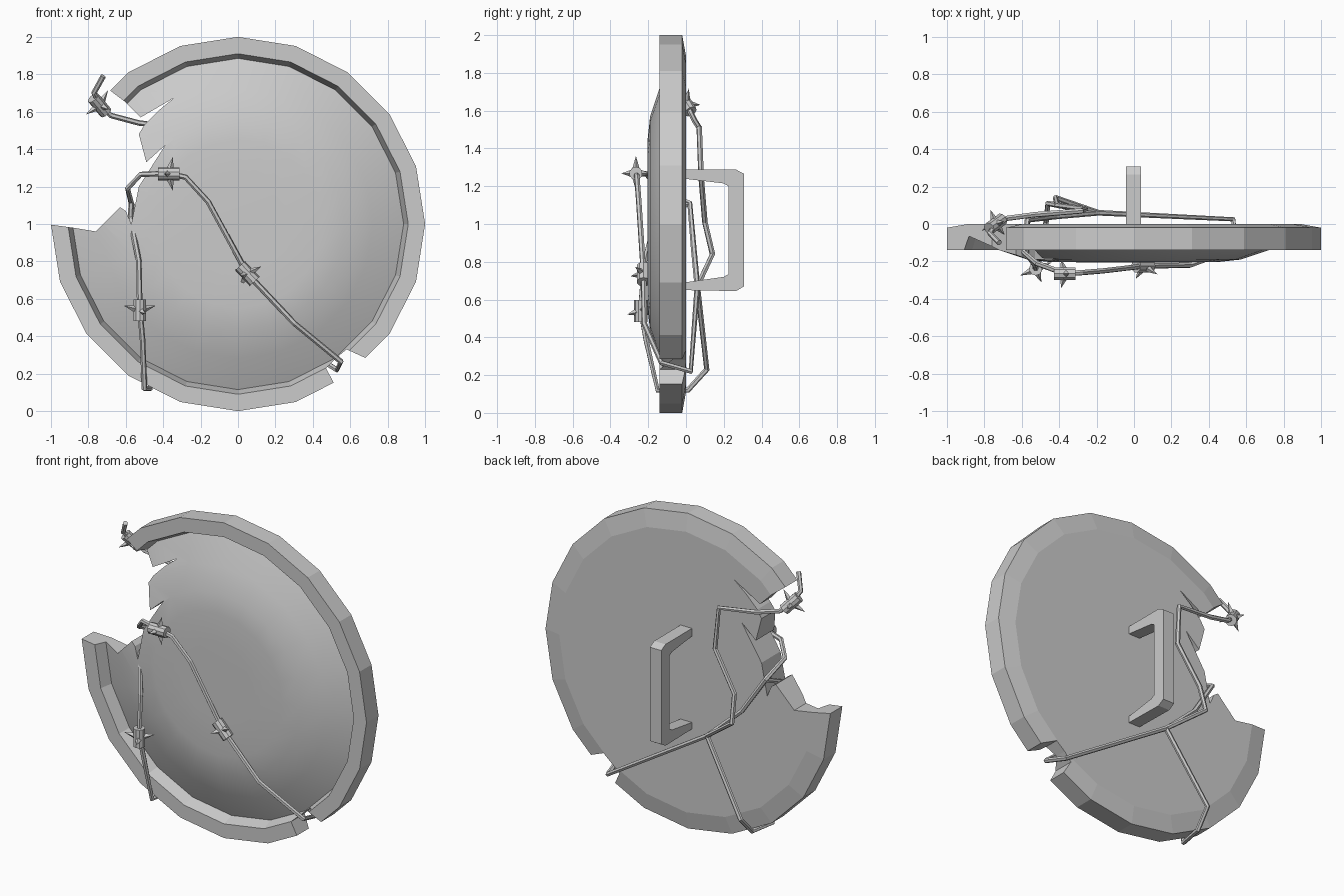
import bpy, bmesh, math
from mathutils import Vector

if "Cube" in bpy.data.objects:
    bpy.data.objects.remove(bpy.data.objects["Cube"])

steel = bpy.data.materials.new("grey_steel")
steel.diffuse_color = (0.6, 0.6, 0.6, 1)
steel.use_nodes = True
steel.node_tree.nodes["Principled BSDF"].inputs["Base Color"].default_value = steel.diffuse_color


def add_object(name, bm, material=steel):
    bmesh.ops.recalc_face_normals(bm, faces=bm.faces)
    mesh = bpy.data.meshes.new(name)
    bm.to_mesh(mesh)
    bm.free()
    mesh.materials.append(material)
    obj = bpy.data.objects.new(name, mesh)
    bpy.context.collection.objects.link(obj)
    return obj


def select_only(obj):
    bpy.ops.object.select_all(action='DESELECT')
    obj.select_set(True)
    bpy.context.view_layer.objects.active = obj


def prism(name, outline, to_3d, low, high):
    """Extrude a flat outline between two depths."""
    bm = bmesh.new()
    a = [bm.verts.new(to_3d(p, low)) for p in outline]
    b = [bm.verts.new(to_3d(p, high)) for p in outline]
    bm.faces.new(a)
    bm.faces.new(b[::-1])
    for i in range(len(a)):
        j = (i + 1) % len(a)
        bm.faces.new((a[i], a[j], b[j], b[i]))
    return add_object(name, bm)


# Shield body: 20-sided turned profile (radius, y), from dome to back
SIDES = 20
profile = [(.25, -.205), (.45, -.203), (.57, -.19), (.72, -.14), (.885, -.065),
           (.91, -.14), (1, -.14), (1, -.02), (.89, 0)]
bm = bmesh.new()
rings = []
for r, y in profile:
    angles = [math.tau * i / SIDES for i in range(SIDES)]
    rings.append([bm.verts.new((r * math.cos(t), y, 1 + r * math.sin(t))) for t in angles])
for a, b in zip(rings, rings[1:]):
    for i in range(SIDES):
        j = (i + 1) % SIDES
        bm.faces.new((a[i], a[j], b[j], b[i]))
bm.faces.new(rings[0])
bm.faces.new(rings[-1][::-1])
shield = add_object("shield_body", bm)

# Broken edge with cracks, and the small lower notch
break_outline = [(-1.1, 1.01), (-1.1, 1.9), (-.85, 1.84), (-.6, 1.65), (-.52, 1.57),
                 (-.34, 1.675), (-.42, 1.61), (-.5, 1.53), (-.53, 1.48), (-.49, 1.33),
                 (-.39, 1.42), (-.46, 1.31), (-.53, 1.2), (-.57, 1.0), (-.6, 1.07),
                 (-.63, 1.09), (-.76, .96), (-.88, .98)]
notch_outline = [(.58, .33), (.52, .28), (.47, .23), (.56, .06), (.75, .1), (.8, .23)]
for name, outline in (("break_cutter", break_outline), ("notch_cutter", notch_outline)):
    cutter = prism(name, outline, lambda p, d: (p[0], d, p[1]), -.5, .5)
    cut = shield.modifiers.new(name, 'BOOLEAN')
    cut.operation = 'DIFFERENCE'
    cut.solver = 'EXACT'
    cut.object = cutter
    select_only(shield)
    bpy.ops.object.modifier_apply(modifier=name)
    bpy.data.objects.remove(cutter)

# Smooth dome, faceted rim and flat back
select_only(shield)
bpy.ops.object.shade_smooth_by_angle(angle=math.radians(17))
for face in shield.data.polygons:
    if face.normal.y > -.5:
        face.use_smooth = False

# Handle on the back
handle_outline = [(-.01, .65), (.265, .645), (.308, .67), (.308, 1.265), (.265, 1.288),
                  (-.01, 1.288), (-.01, 1.24), (.2, 1.215), (.225, 1.2), (.225, .735),
                  (.2, .72), (-.01, .69)]
prism("handle", handle_outline, lambda p, d: (d, p[0], p[1]), -.042, .038)


# Wire strands
def wire(name, points, radius=.015):
    curve = bpy.data.curves.new(name, 'CURVE')
    curve.dimensions = '3D'
    curve.bevel_depth = radius
    curve.bevel_resolution = 1
    curve.use_fill_caps = True
    spline = curve.splines.new('POLY')
    spline.points.add(len(points) - 1)
    for sp, p in zip(spline.points, points):
        sp.co = (*p, 1)
    curve.materials.append(steel)
    obj = bpy.data.objects.new(name, curve)
    bpy.context.collection.objects.link(obj)
    select_only(obj)
    bpy.ops.object.convert(target='MESH')
    bpy.ops.object.shade_flat()


knot = (-.19, .06, .67)
wire("wire_across_front", [
    knot, (.53, .025, .22), (.55, -.13, .265), (.3, -.22, .47), (.05, -.225, .735),
    (-.16, -.25, 1.12), (-.28, -.26, 1.25), (-.37, -.265, 1.27), (-.52, -.21, 1.265),
    (-.59, -.15, 1.19), (-.57, .02, 1.11), (-.42, .04, .88), knot])
wire("wire_left_side", [
    (-.57, .02, 1.11), (-.575, -.16, 1.03), (-.53, -.22, .8), (-.525, -.24, .55),
    (-.51, -.21, .38), (-.5, -.15, .12), (-.47, .01, .12), (-.46, .11, .23), knot])
wire("wire_back_loop", [
    knot, (-.42, .14, .84), (-.41, .1, 1.01), (-.26, .08, 1.25), (-.28, .07, 1.51),
    (-.53, .05, 1.54), (-.68, .03, 1.58), (-.74, 0, 1.64), (-.77, -.05, 1.7),
    (-.72, -.1, 1.79)])


# Barbs: a sleeve around the wire with four spikes
def add_cone(bm, center, axis, r1, r2, depth, sides):
    rot = Vector(axis).to_track_quat('Z', 'Y').to_matrix().to_4x4()
    rot.translation = center
    bmesh.ops.create_cone(bm, cap_ends=True, segments=sides, radius1=r1, radius2=r2,
                          depth=depth, matrix=rot)


def barb(name, center, axis, roll):
    center, axis = Vector(center), Vector(axis).normalized()
    bm = bmesh.new()
    add_cone(bm, center, axis, .035, .035, .115, 10)
    side = axis.cross(Vector((0, 1, 0))).normalized()
    other = axis.cross(side)
    for k in range(4):
        t = roll + k * math.pi / 2
        length = .06 if k % 2 else .075
        out = (side * math.cos(t) + other * math.sin(t) + axis * .25 * (-1) ** k).normalized()
        add_cone(bm, center + out * (.02 + length / 2), out, .021, 0, length, 4)
    add_object(name, bm)


barb("barb_top", (-.37, -.265, 1.268), (1, 0, 0), 0)
barb("barb_middle", (.05, -.225, .735), (.68, 0, -.73), .5)
barb("barb_left", (-.525, -.24, .54), (0, 0, 1), .4)
barb("barb_end", (-.74, 0, 1.635), (-.55, -.4, .65), .3)
